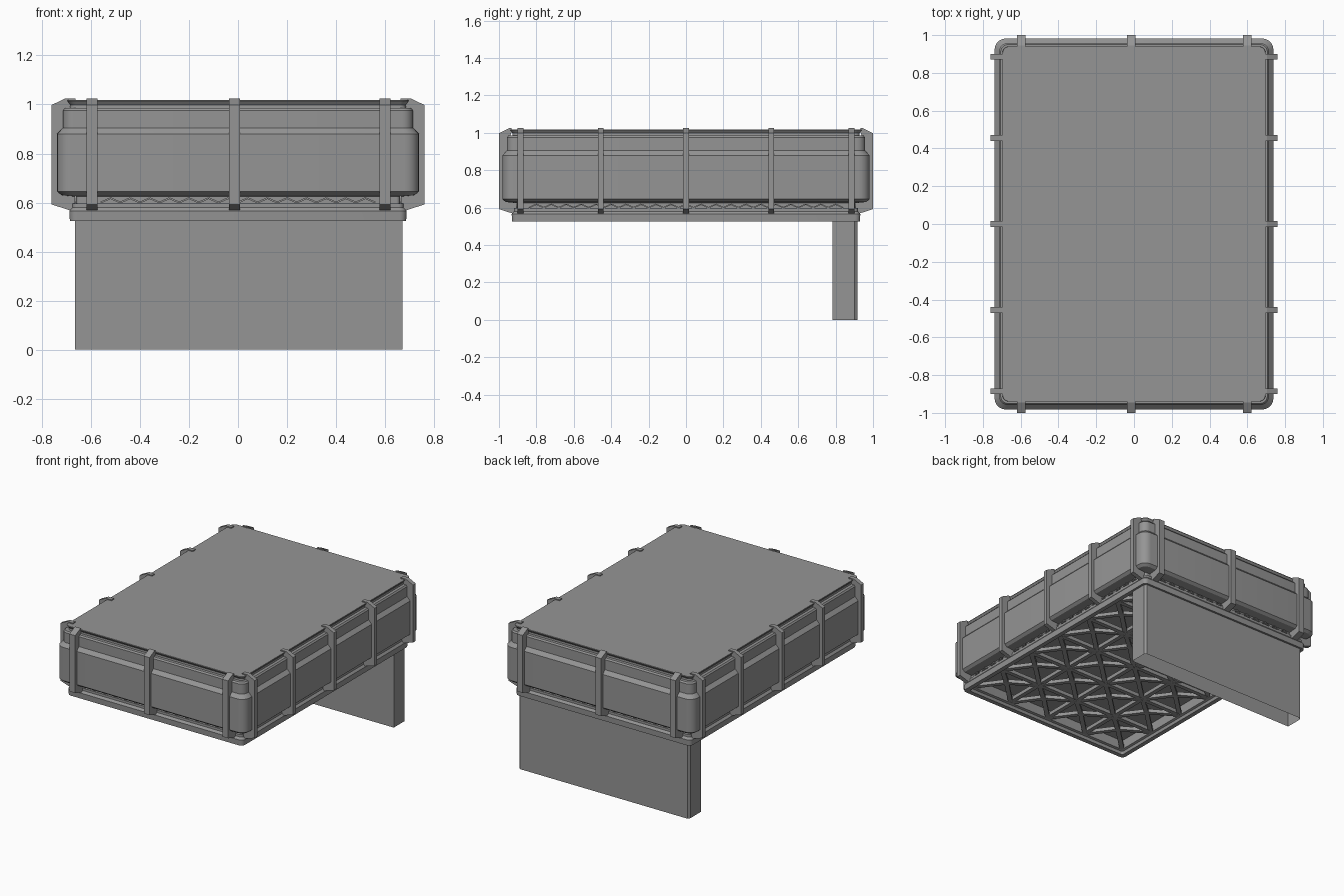
import bpy, bmesh, math
from mathutils import Vector

if "Cube" in bpy.data.objects:
    bpy.data.objects.remove(bpy.data.objects["Cube"])

DY = 0.244  # the body is this much longer in y than in x (half size)

GREY = bpy.data.materials.new("dark_grey")
GREY.diffuse_color = (0.3, 0.3, 0.3, 1)
GREY.use_nodes = True
GREY.node_tree.nodes["Principled BSDF"].inputs["Base Color"].default_value = GREY.diffuse_color


def finish(name, bm, smooth=False, recalc=True):
    if recalc:
        bmesh.ops.recalc_face_normals(bm, faces=bm.faces)
    me = bpy.data.meshes.new(name)
    bm.to_mesh(me)
    bm.free()
    me.materials.append(GREY)
    ob = bpy.data.objects.new(name, me)
    bpy.context.collection.objects.link(ob)
    if smooth:
        bpy.ops.object.select_all(action='DESELECT')
        ob.select_set(True)
        bpy.context.view_layer.objects.active = ob
        bpy.ops.object.shade_smooth_by_angle(angle=math.radians(25))
    return ob


def ring(bm, hx, z, seg=6):
    """Rounded rectangle of vertices at height z."""
    hy, r = hx + DY, max(0.015, 0.06 + (hx - 0.74) * 0.6)
    out = []
    for q, (sx, sy) in enumerate([(1, 1), (-1, 1), (-1, -1), (1, -1)]):
        for i in range(seg + 1):
            a = math.pi / 2 * (q + i / seg)
            out.append(bm.verts.new((sx * (hx - r) + r * math.cos(a),
                                     sy * (hy - r) + r * math.sin(a), z)))
    return out


def loft(name, profile):
    bm = bmesh.new()
    rings = [ring(bm, hx, z) for hx, z in profile]
    n = len(rings[0])
    for a, b in zip(rings, rings[1:]):
        for i in range(n):
            bm.faces.new((a[i], a[(i + 1) % n], b[(i + 1) % n], b[i]))
    bm.faces.new(rings[0])
    bm.faces.new(rings[-1])
    return finish(name, bm, True)


def beam(bm, p, q, w, h):
    """Rectangular bar from p to q."""
    p, q = Vector(p), Vector(q)
    d = (q - p).normalized()
    side = d.cross(Vector((0, 0, 1))).normalized() * w / 2
    up = side.cross(d).normalized() * h / 2
    ends = [[bm.verts.new(c + s * side + t * up)
             for s, t in ((-1, -1), (1, -1), (1, 1), (-1, 1))] for c in (p, q)]
    for i in range(4):
        j = (i + 1) % 4
        bm.faces.new((ends[0][i], ends[0][j], ends[1][j], ends[1][i]))
    for e in ends:
        bm.faces.new(e)


# Stepped body: recessed ceiling, lower rim, slotted neck, wide wall, shoulder, lip, top
loft("body", [
    (0.635, 0.615), (0.635, 0.55), (0.65, 0.545), (0.655, 0.525),
    (0.686, 0.525), (0.688, 0.565), (0.68, 0.575), (0.675, 0.58),
    (0.675, 0.597), (0.66, 0.597), (0.66, 0.624), (0.72, 0.63), (0.738, 0.645),
    (0.738, 0.88), (0.714, 0.905), (0.714, 0.975), (0.706, 0.985), (0.685, 0.985),
    (0.684, 0.998), (0.696, 1.014), (0.695, 1.018)])

# Clamp ribs round the sides
RIB = [(0.0, 1.0), (0.0, 1.025), (0.705, 1.025), (0.76, 0.998),
       (0.76, 0.592), (0.685, 0.568), (0.665, 0.572), (0.665, 0.64), (0.70, 0.70),
       (0.70, 0.98)]


def rib(name, pos, angle, extra, width, inner):
    """Clamp rib whose top tab reaches in to the distance 'inner'."""
    bm = bmesh.new()
    c, s = math.cos(angle), math.sin(angle)
    sides = []
    for t in (pos - width / 2, pos + width / 2):
        sides.append([bm.verts.new((c * ((d or inner) + extra) - s * t,
                                    s * ((d or inner) + extra) + c * t, z)) for d, z in RIB])
    n = len(RIB)
    for i in range(n):
        j = (i + 1) % n
        bm.faces.new((sides[0][i], sides[0][j], sides[1][j], sides[1][i]))
    for f in sides:
        bm.faces.new(f)
    finish(name, bm)


for ang, side in ((0, "right"), (math.pi, "left")):
    for k, y in enumerate((-0.885, -0.455, 0, 0.455, 0.885)):
        rib(f"{side}_rib_{k}", y, ang, 0, 0.03, 0.662)
for ang, side in ((math.pi / 2, "back"), (-math.pi / 2, "front")):
    for k, x in enumerate((-0.596, -0.014, 0.6)):
        rib(f"{side}_rib_{k}", x if side == "front" else -x, ang, 0.24, 0.045, 0.694)

# Zigzag trim in the slotted neck under the wall
bm = bmesh.new()
for hx, hy, along in ((0.664, 0.84, 'y'), (0.56, 0.664 + DY, 'x')):
    half = hy if along == 'y' else hx
    n = 2 * round(half / 0.04)
    for s in (-1, 1):
        for i in range(n):
            pts = []
            for k in (i, i + 1):
                t = -half + 2 * half * k / n
                z = 0.618 if k % 2 else 0.6
                pts.append((s * hx, t, z) if along == 'y' else (t, s * hy, z))
            beam(bm, pts[0], pts[1], 0.014, 0.007)
finish("zigzag_trim", bm)

# Truss lattice under the deck
bm = bmesh.new()
NX, NY, LX, LY = 4, 6, 0.636, 0.636 + DY
gx = [-LX + 2 * LX * i / NX for i in range(NX + 1)]
gy = [-LY + 2 * LY * j / NY for j in range(NY + 1)]
for x in gx[1:-1]:
    beam(bm, (x, -LY, 0.565), (x, LY, 0.565), 0.03, 0.026)
for y in gy[1:-1]:
    beam(bm, (-LX, y, 0.563), (LX, y, 0.563), 0.03, 0.026)
for i in range(NX):
    for j in range(NY):
        mid = ((gx[i] + gx[i + 1]) / 2, (gy[j] + gy[j + 1]) / 2, 0.585)
        for x in gx[i:i + 2]:
            for y in gy[j:j + 2]:
                beam(bm, (x, y, 0.56), mid, 0.03, 0.024)
finish("underside_lattice", bm)

# Single hollow slab leg at the back, open underneath, with eased outer corners
bm = bmesh.new()
prof = [(-0.664, 0.782), (0.671, 0.782), (0.671, 0.900), (0.659, 0.916),
        (-0.652, 0.916), (-0.664, 0.900)]
low, high = [[bm.verts.new((x, y, z)) for x, y in prof] for z in (0, 0.54)]
for i in range(len(prof)):
    j = (i + 1) % len(prof)
    bm.faces.new((low[i], low[j], high[j], high[i]))
finish("back_leg", bm, recalc=False)
